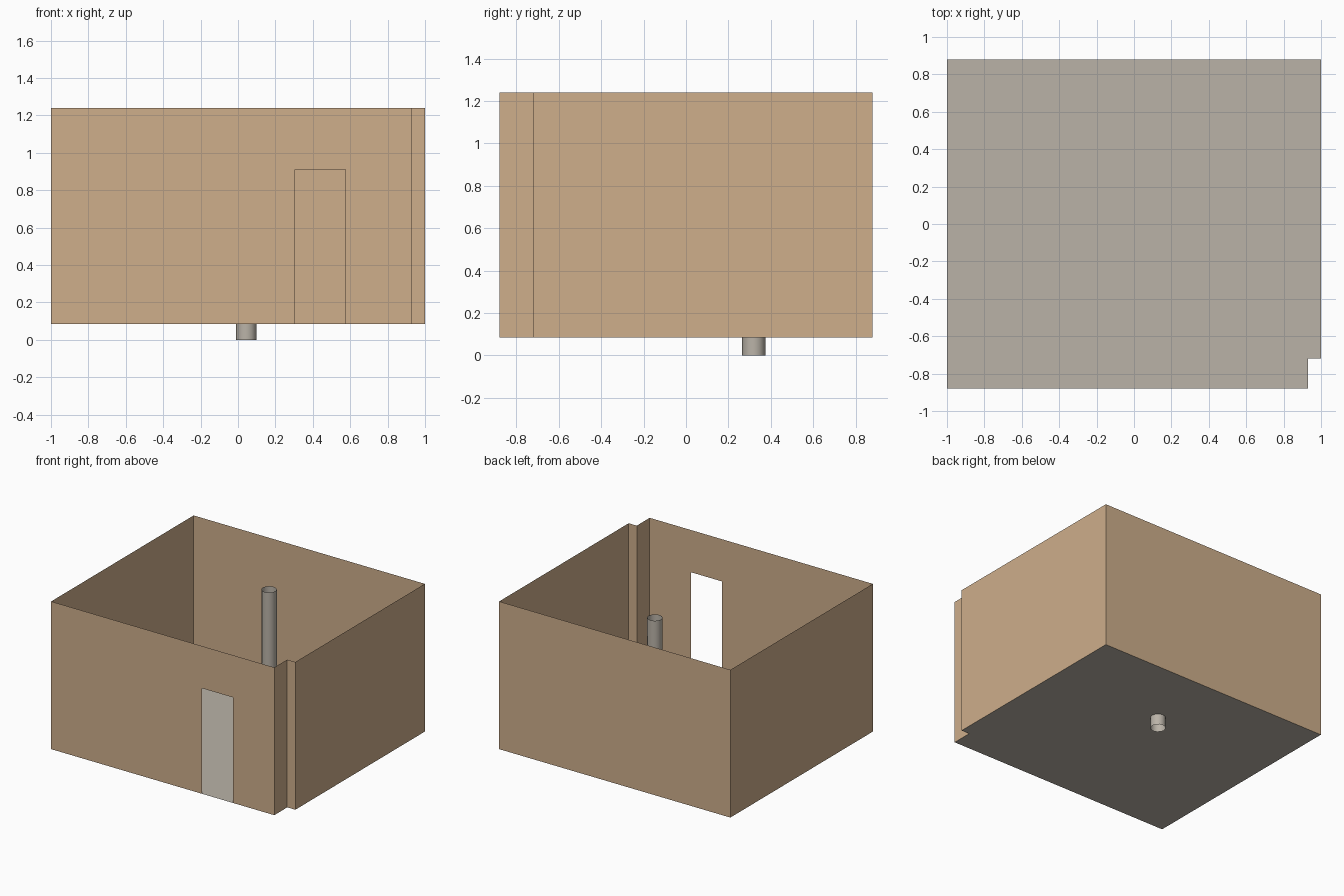
import bpy, bmesh, math

if "Cube" in bpy.data.objects:
    bpy.data.objects.remove(bpy.data.objects["Cube"])

FLOOR, TOP = 0.085, 1.24          # wall base and wall top
X, Y = 1.0, 0.88                  # half sizes of the room
NX, NY = 0.93, -0.72              # notch in the front right corner
DOOR = (0.305, 0.575, 0.91)       # door left, right, head height


def material(name, rgb):
    m = bpy.data.materials.new(name)
    m.diffuse_color = (*rgb, 1)
    m.use_nodes = True
    m.node_tree.nodes["Principled BSDF"].inputs["Base Color"].default_value = m.diffuse_color
    return m


def make(name, bm, mat):
    me = bpy.data.meshes.new(name)
    bmesh.ops.remove_doubles(bm, verts=bm.verts, dist=1e-5)
    bm.to_mesh(me)
    bm.free()
    ob = bpy.data.objects.new(name, me)
    me.materials.append(mat)
    bpy.context.collection.objects.link(ob)
    return ob


def panel(bm, a, b, z0=FLOOR, z1=TOP):
    """Upright sheet from plan point a to b, facing right of travel."""
    bm.faces.new([bm.verts.new(p) for p in
                  ((*a, z0), (*b, z0), (*b, z1), (*a, z1))])


tan = material("tan wall", (0.62, 0.425, 0.26))
grey = material("warm grey", (0.49, 0.45, 0.39))

# Room outline, counter-clockwise, starting at the front left
plan = [(-X, -Y), (NX, -Y), (NX, NY), (X, NY), (X, Y), (-X, Y)]

# Walls: thin sheets, with a doorway left open in the front one
bm = bmesh.new()
for a, b in zip(plan[1:], plan[2:] + plan[:1]):
    panel(bm, a, b)
left, right, head = DOOR
panel(bm, (-X, -Y), (left, -Y))
panel(bm, (left, -Y), (right, -Y), head)
panel(bm, (right, -Y), (NX, -Y))
make("walls", bm, tan)

# Floor
bm = bmesh.new()
bm.faces.new([bm.verts.new((*p, FLOOR)) for p in plan])
make("floor", bm, grey)

# Open pipe column that passes through the floor
bm = bmesh.new()
bmesh.ops.create_cone(bm, cap_ends=False, segments=12,
                      radius1=0.055, radius2=0.055, depth=1.155)
bmesh.ops.translate(bm, verts=bm.verts, vec=(0.045, 0.32, 1.155 / 2))
for f in bm.faces:
    f.smooth = True
make("column", bm, grey)
